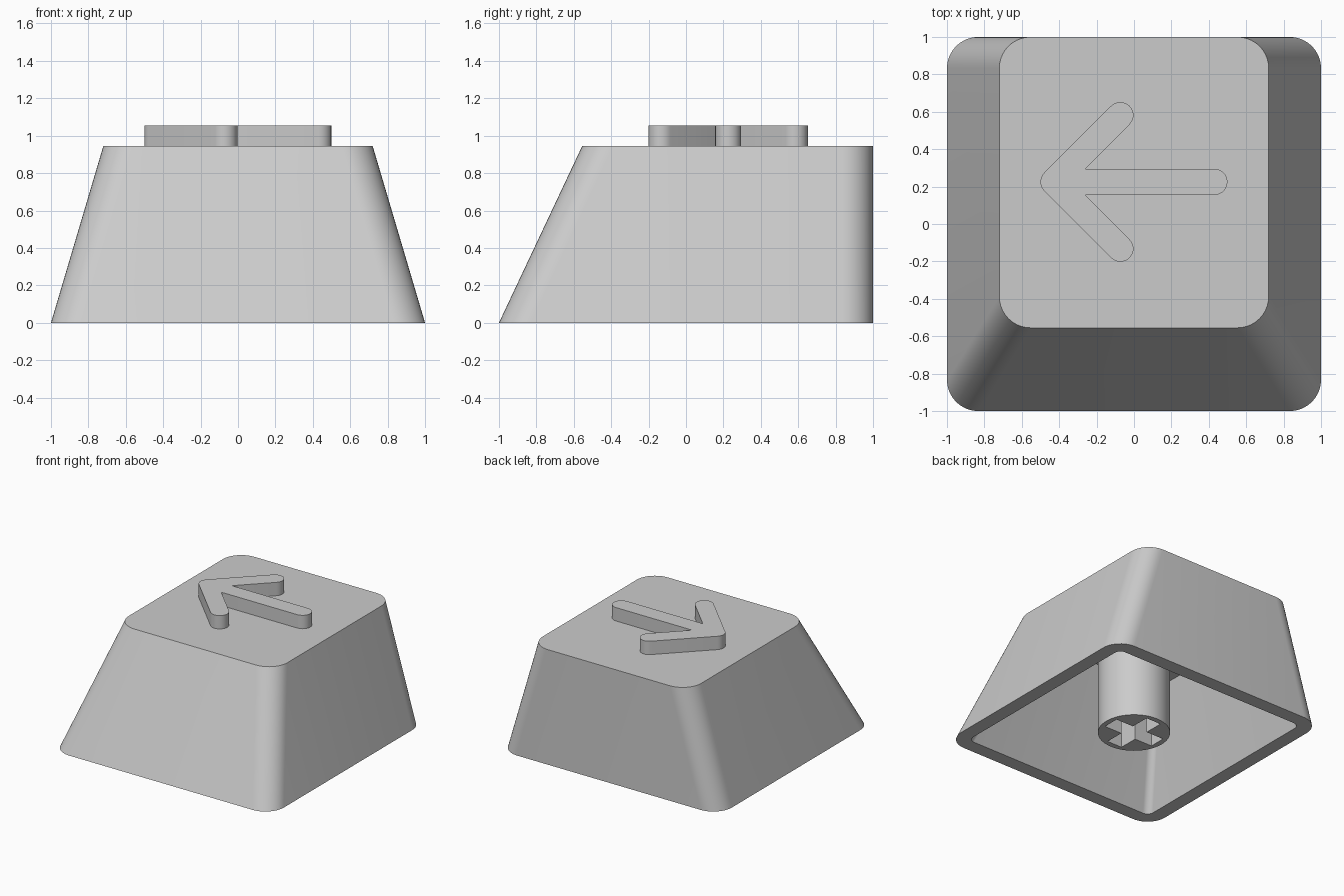
import bpy, bmesh, math
from math import cos, sin, radians

if "Cube" in bpy.data.objects:
    bpy.data.objects.remove(bpy.data.objects["Cube"])

WALL = 0.115
HEIGHT = 0.945
CEILING = 0.83

grey = bpy.data.materials.new("light_grey")
grey.use_nodes = True
colour = (0.6, 0.6, 0.6, 1)
grey.diffuse_color = colour
grey.node_tree.nodes["Principled BSDF"].inputs["Base Color"].default_value = colour


def arc(cx, cy, r, start, end, steps=10):
    """Points along an arc, angles in degrees."""
    angles = [radians(start + (end - start) * i / steps) for i in range(steps + 1)]
    return [(cx + r * cos(a), cy + r * sin(a)) for a in angles]


def rounded_rect(x, front, back, r):
    corners = [(x - r, back - r), (r - x, back - r), (r - x, front + r), (x - r, front + r)]
    return [p for i, (cx, cy) in enumerate(corners)
            for p in arc(cx, cy, r, 90 * i, 90 * i + 90)]


def finish(name, bm):
    bmesh.ops.recalc_face_normals(bm, faces=bm.faces)
    mesh = bpy.data.meshes.new(name)
    bm.to_mesh(mesh)
    bm.free()
    mesh.materials.append(grey)
    obj = bpy.data.objects.new(name, mesh)
    bpy.context.collection.objects.link(obj)
    bpy.ops.object.select_all(action="DESELECT")
    obj.select_set(True)
    bpy.context.view_layer.objects.active = obj
    bpy.ops.object.shade_smooth_by_angle(angle=radians(30))
    return obj


def add_ring(bm, points, z):
    return [bm.verts.new((x, y, z)) for x, y in points]


def bridge(bm, a, b):
    for i in range(len(a)):
        j = (i + 1) % len(a)
        bm.faces.new((a[i], a[j], b[j], b[i]))


def prism(name, loops, z0, z1):
    """Extrude an outline, with optional holes, between two heights."""
    bm = bmesh.new()
    for points in loops:
        bridge(bm, add_ring(bm, points, z0), add_ring(bm, points, z1))
    for z in (z0, z1):
        rim = [e for e in bm.edges if all(abs(v.co.z - z) < 1e-5 for v in e.verts)]
        bmesh.ops.triangle_fill(bm, edges=rim, use_beauty=True)
    return finish(name, bm)


# Hollow cap: tapered front and sides, upright back
bm = bmesh.new()
outer_low = add_ring(bm, rounded_rect(1, -1, 1, 0.167), 0)
outer_top = add_ring(bm, rounded_rect(0.72, -0.555, 1, 0.167), HEIGHT)
inner_low = add_ring(bm, rounded_rect(1 - WALL, WALL - 1, 1 - WALL, 0.055), 0)
inner_top = add_ring(bm, rounded_rect(0.63, -0.49, 1 - WALL, 0.055), CEILING)
for a, b in ((outer_low, outer_top), (outer_low, inner_low), (inner_low, inner_top)):
    bridge(bm, a, b)
bm.faces.new(outer_top)
bm.faces.new(inner_top)
finish("key_cap", bm)

# Mounting stem with a cross-shaped socket
long, half = 0.228, 0.068
cross = []
for i in range(4):
    c, s = cos(i * math.pi / 2), sin(i * math.pi / 2)
    for x, y in ((long, -half), (long, half), (half, half)):
        cross.append((x * c - y * s, x * s + y * c))
prism("stem", [arc(0, 0, 0.272, 0, 360, 64)[:-1], cross], 0, CEILING + 0.01)

# Raised arrow pointing sideways, with rounded stroke ends
r, mid, tip, end, spread = 0.07, 0.225, -0.43, 0.43, 0.357
notch = tip + r + r * math.sqrt(2)
arrow = (arc(tip, mid, r, 135, 225)
         + arc(tip + spread, mid - spread, r, 225, 405)
         + [(notch, mid - r)]
         + arc(end, mid, r, -90, 90)
         + [(notch, mid + r)]
         + arc(tip + spread, mid + spread, r, -45, 135))
prism("arrow", [arrow], HEIGHT - 0.01, 1.055)
